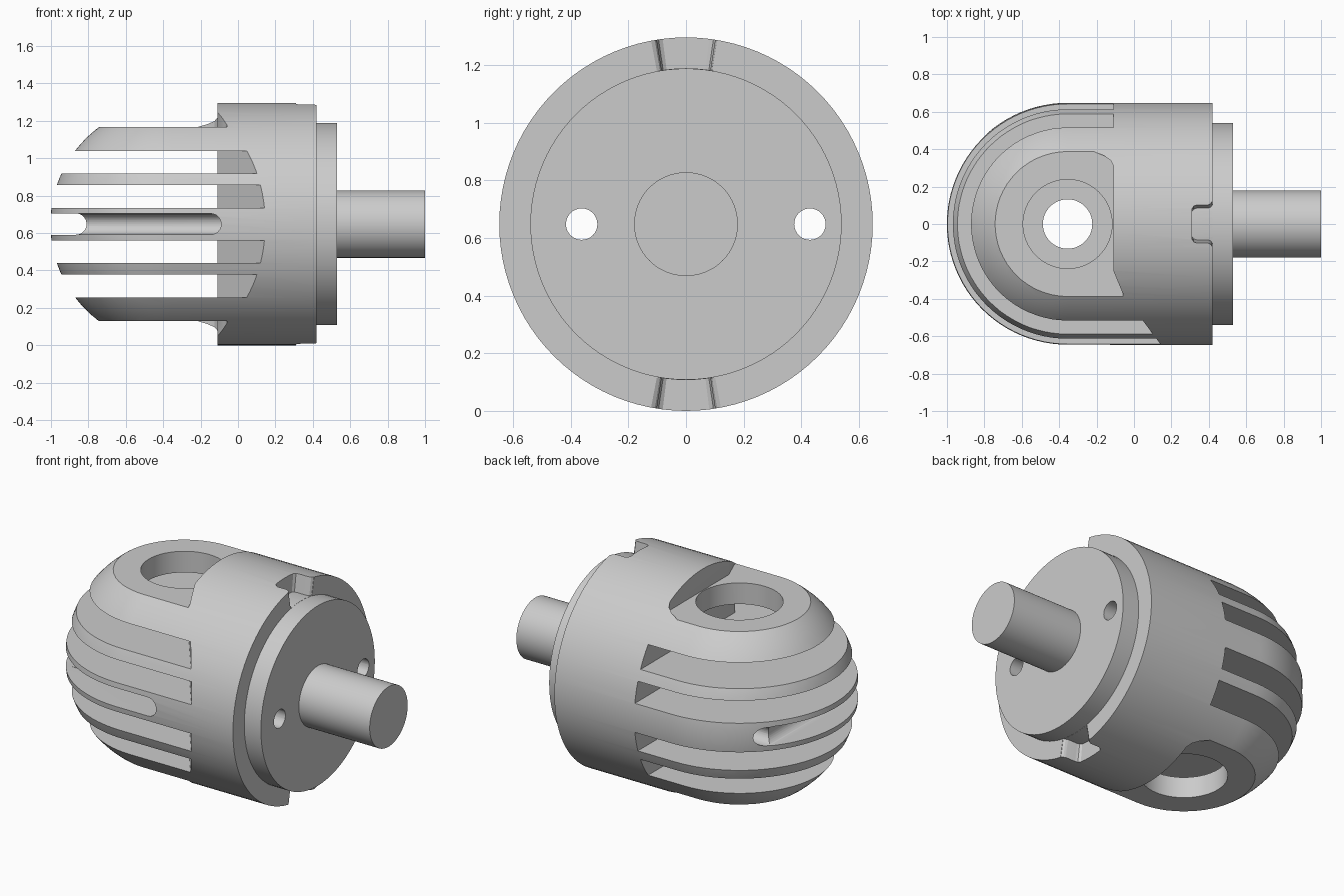
import bpy, bmesh, math
from mathutils import Matrix, Vector

if "Cube" in bpy.data.objects:
    bpy.data.objects.remove(bpy.data.objects["Cube"])

R, ZC, CX = 0.648, 0.648, -0.355   # main radius, axis height, nose centre


def finish(bm, name, hide=False):
    bmesh.ops.recalc_face_normals(bm, faces=bm.faces)
    me = bpy.data.meshes.new(name)
    bm.to_mesh(me)
    bm.free()
    ob = bpy.data.objects.new(name, me)
    bpy.context.collection.objects.link(ob)
    ob.hide_render = hide
    return ob


def lathe_x(name, profile, steps=96):
    """Revolve (x, radius) points around the long axis."""
    bm = bmesh.new()
    vs = [bm.verts.new((x, 0, ZC + r)) for x, r in profile]
    es = [bm.edges.new(p) for p in zip(vs, vs[1:])]
    bmesh.ops.spin(bm, geom=vs + es, cent=(0, 0, ZC), axis=(1, 0, 0),
                   angle=2 * math.pi, steps=steps)
    bmesh.ops.remove_doubles(bm, verts=bm.verts, dist=1e-5)
    return finish(bm, name)


def prism(name, pts, lo, hi, axis='z'):
    """Extrude an outline: (x, y) along z, or (x, z) along y."""
    bm = bmesh.new()
    at = (lambda p: (p[0], p[1], lo)) if axis == 'z' else (lambda p: (p[0], lo, p[1]))
    f = bm.faces.new([bm.verts.new(at(p)) for p in pts])
    ext = bmesh.ops.extrude_face_region(bm, geom=[f])['geom']
    d = Vector((0, 0, hi - lo)) if axis == 'z' else Vector((0, hi - lo, 0))
    bmesh.ops.translate(bm, vec=d, verts=[v for v in ext if isinstance(v, bmesh.types.BMVert)])
    return finish(bm, name, True)


def rod(name, r, a, b, seg=48):
    a, b = Vector(a), Vector(b)
    bm = bmesh.new()
    rot = (b - a).to_track_quat('Z', 'Y').to_matrix().to_4x4()
    bmesh.ops.create_cone(bm, cap_ends=True, segments=seg, radius1=r, radius2=r,
                          depth=(b - a).length, matrix=Matrix.Translation((a + b) / 2) @ rot)
    return finish(bm, name, True)


def cut(ob, tool):
    m = ob.modifiers.new("cut", 'BOOLEAN')
    m.operation, m.solver, m.object = 'DIFFERENCE', 'EXACT', tool
    bpy.context.view_layer.objects.active = ob
    bpy.ops.object.modifier_apply(modifier=m.name)
    bpy.data.objects.remove(tool)


def both_ends(ob, make):
    """Cut at the top, then with the same tool mirrored to the underside."""
    for flip in (False, True):
        tool = make()
        if flip:
            tool.data.transform(Matrix.Translation((0, 0, 2 * ZC)) @ Matrix.Scale(-1, 4, (0, 0, 1)))
            tool.data.flip_normals()
        cut(ob, tool)


# Round-nosed body with stepped disc and shaft
nose = [(CX - R * math.cos(a), R * math.sin(a)) for a in
        [i * math.pi / 48 for i in range(25)]]
nose[0] = (CX - R, 0)
body = lathe_x("finned_housing", nose + [(0.42, R), (0.42, 0.54), (0.53, 0.54),
                                         (0.53, 0.18), (1.0, 0.18), (1.0, 0)])

# Flats above and below the fins
flat = [(-1.2, -0.8), (-0.06, -0.8), (-0.06, -0.37), (-0.075, -0.335), (-0.11, -0.25),
        (-0.11, 0.31), (-0.125, 0.34), (-0.16, 0.365), (-0.21, 0.385), (-0.25, 0.8), (-1.2, 0.8)]
both_ends(body, lambda: prism("flat_cutter", flat, 1.167, 1.5))

# Gaps between the cooling fins
gap = [(-1.2, -0.8), (0.26, -0.8), (-0.11, -0.307), (-0.11, 0.8), (-1.2, 0.8)]
for lo, hi in ((0.918, 1.04), (0.735, 0.857)):
    both_ends(body, lambda: prism("gap_cutter", gap, lo, hi))

# Vertical bore, wider through the outer plates
cut(body, rod("bore_cutter", 0.132, (CX, 0, -0.2), (CX, 0, 1.5)))
both_ends(body, lambda: rod("wide_bore_cutter", 0.238, (CX, 0, 0.98), (CX, 0, 1.5), 64))


# Rounded groove round the middle fin
def stadium(x_end, r):
    arc = [(x_end - r + r * math.cos(t), ZC + r * math.sin(t)) for t in
           [-math.pi / 2 + i * math.pi / 16 for i in range(17)]]
    return arc + [(-1.2, ZC + r), (-1.2, ZC - r)]


cut(body, prism("nose_groove_cutter", stadium(-0.81, 0.057), -0.8, 0.8, 'y'))
cut(body, prism("side_groove_cutter", stadium(-0.09, 0.056), -0.8, -0.362, 'y'))

# Two long drilled holes
for y in (-0.362, 0.43):
    cut(body, rod("hole_cutter", 0.0545, (-1.2, y, ZC), (0.7, y, ZC), 32))

# Notches in the collar, floor following the stepped disc
side = [(0.5, 0.122), (0.42, 0.122), (0.41, 0.105), (0.395, 0.096), (0.34, 0.096),
        (0.34, 0.105), (0.325, 0.102), (0.31, 0.085)]
side = [(0.5, 0.118), (0.418, 0.118), (0.41, 0.105), (0.395, 0.098), (0.335, 0.098),
        (0.319, 0.092), (0.31, 0.078)]


def notch():
    t = prism("notch_cutter", side + [(x, -y) for x, y in reversed(side)], ZC + 0.5, ZC + 0.75)
    for v in t.data.vertices:
        v.co.y *= (v.co.z - ZC) / 0.62
    cut(t, rod("notch_floor", 0.541, (0.2, 0, ZC), (0.6, 0, ZC), 96))
    return t


both_ends(body, notch)

# Smooth curved faces, keep machined edges crisp
bpy.ops.object.select_all(action='DESELECT')
body.select_set(True)
bpy.context.view_layer.objects.active = body
bpy.ops.object.shade_smooth_by_angle(angle=math.radians(25))
